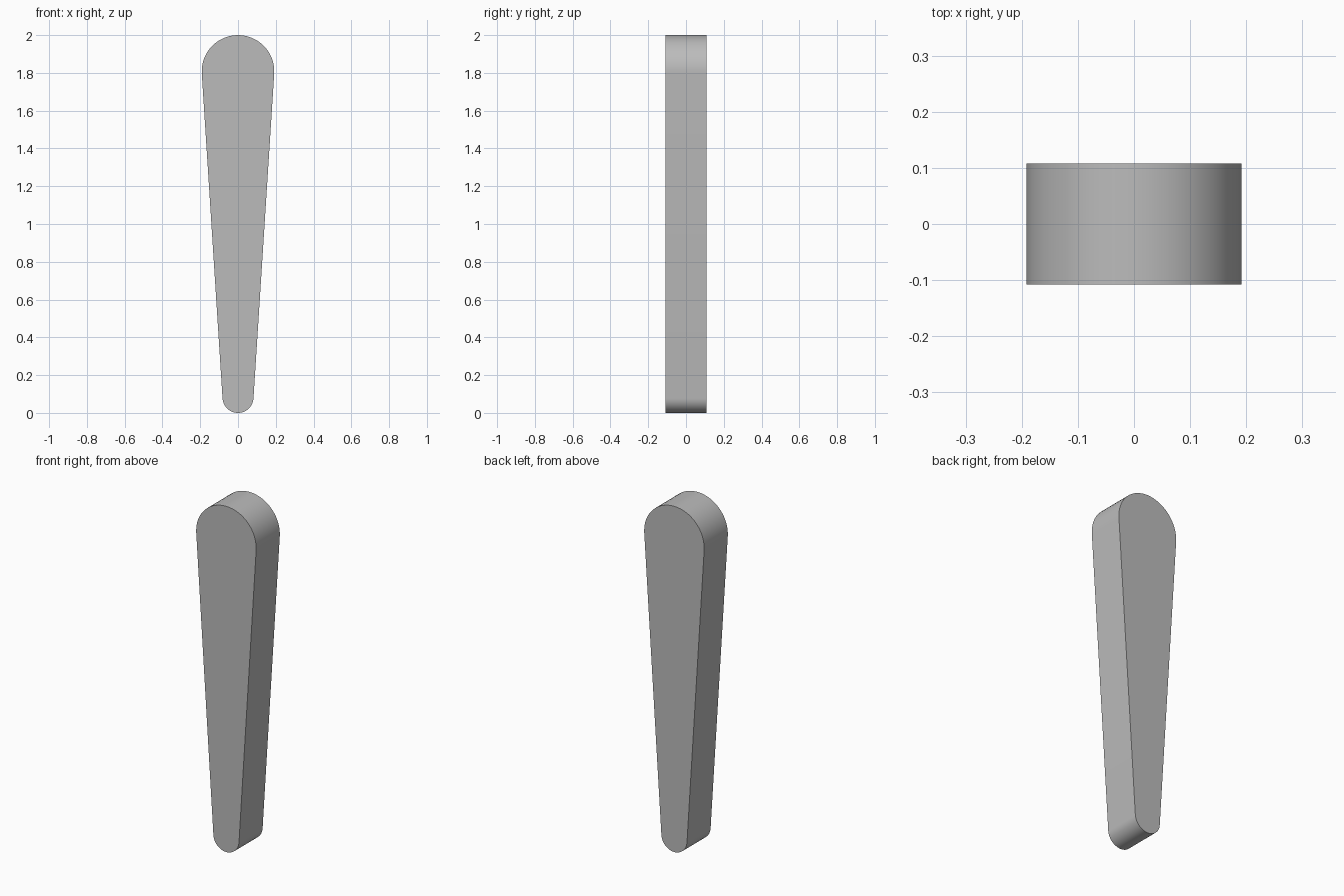
import bpy
import bmesh
from math import asin, cos, sin, pi, radians

cube = bpy.data.objects.get("Cube")
if cube:
    bpy.data.objects.remove(cube, do_unlink=True)

TOP_R, LOW_R, HALF_DEPTH, HEIGHT = 0.192, 0.082, 0.108, 2.0
STEPS = 32

# Plain grey finish
grey = bpy.data.materials.new("plain grey")
grey.use_nodes = True
colour = (0.5, 0.5, 0.5, 1)
grey.diffuse_color = colour
grey.node_tree.nodes["Principled BSDF"].inputs["Base Color"].default_value = colour


def arc(radius, centre_z, start, end):
    angles = [start + (end - start) * i / STEPS for i in range(STEPS + 1)]
    return [(radius * cos(a), centre_z + radius * sin(a)) for a in angles]


# Tapered outline: two round ends joined by tangent sides
top_z = HEIGHT - TOP_R
tilt = asin((TOP_R - LOW_R) / (top_z - LOW_R))
outline = arc(TOP_R, top_z, -tilt, pi + tilt)
outline += arc(LOW_R, LOW_R, pi + tilt, 2 * pi - tilt)

# Extrude the outline through the depth
bm = bmesh.new()
front = bm.faces.new([bm.verts.new((x, -HALF_DEPTH, z)) for x, z in outline])
result = bmesh.ops.extrude_face_region(bm, geom=[front], use_keep_orig=True)
moved = [v for v in result["geom"] if isinstance(v, bmesh.types.BMVert)]
bmesh.ops.translate(bm, verts=moved, vec=(0, 2 * HALF_DEPTH, 0))
bmesh.ops.recalc_face_normals(bm, faces=bm.faces)
mesh = bpy.data.meshes.new("tapered_bar")
bm.to_mesh(mesh)
bm.free()
mesh.materials.append(grey)

bar = bpy.data.objects.new("tapered_bar", mesh)
bpy.context.collection.objects.link(bar)
bpy.ops.object.select_all(action="DESELECT")
bar.select_set(True)
bpy.context.view_layer.objects.active = bar
bpy.ops.object.shade_smooth_by_angle(angle=radians(30))
